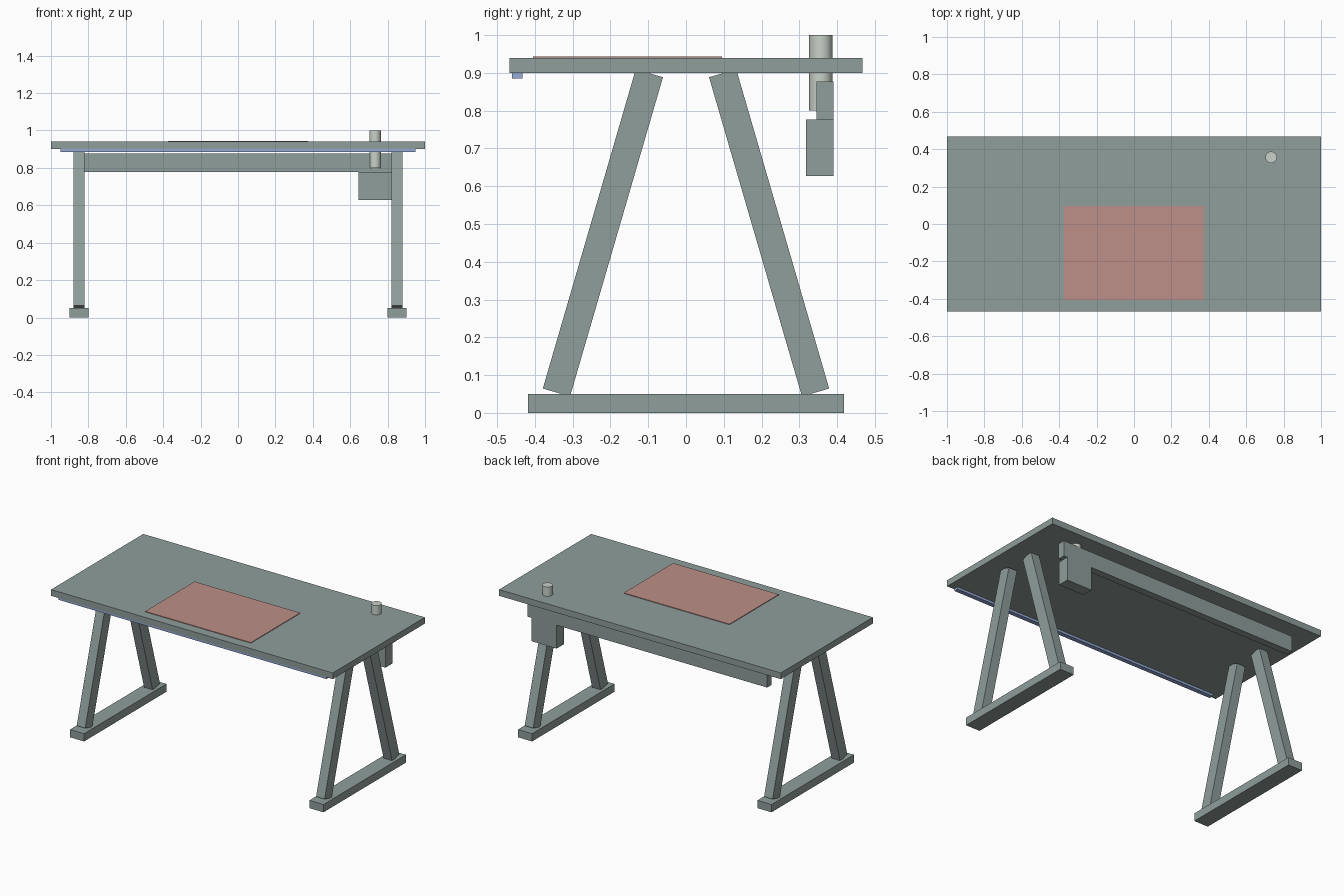
import bpy
import math

if "Cube" in bpy.data.objects:
    bpy.data.objects.remove(bpy.data.objects["Cube"])


def material(name, rgb):
    m = bpy.data.materials.new(name)
    m.diffuse_color = (*rgb, 1)
    m.use_nodes = True
    m.node_tree.nodes["Principled BSDF"].inputs["Base Color"].default_value = m.diffuse_color
    return m


GREY = material("grey_green", (0.275, 0.342, 0.328))
RED = material("dusty_red", (0.515, 0.275, 0.25))
BLUE = material("soft_blue", (0.30, 0.40, 0.68))
PALE = material("pale_grey", (0.58, 0.64, 0.58))


def box(name, x, y, z, mat):
    """Box from (min, max) ranges on each axis."""
    centre = [(a + b) / 2 for a, b in (x, y, z)]
    bpy.ops.mesh.primitive_cube_add(size=1, location=centre)
    ob = bpy.context.object
    ob.name = name
    ob.scale = [b - a for a, b in (x, y, z)]
    bpy.ops.object.transform_apply(location=False, rotation=False, scale=True)
    ob.data.materials.append(mat)
    return ob


# Table top with desk mat and light strip under the front edge
box("table_top", (-1, 1), (-0.467, 0.467), (0.90, 0.94), GREY)
box("desk_mat", (-0.375, 0.375), (-0.405, 0.095), (0.94, 0.944), RED)
box("light_strip", (-0.95, 0.95), (-0.461, -0.433), (0.885, 0.90), BLUE)

# Cable tray and power box at the back
box("cable_tray", (-0.85, 0.85), (0.345, 0.391), (0.777, 0.877), GREY)
box("power_box", (0.645, 0.825), (0.318, 0.391), (0.627, 0.777), GREY)

# Round post through the top
bpy.ops.mesh.primitive_cylinder_add(vertices=16, radius=0.031, depth=0.20,
                                    location=(0.733, 0.357, 0.90))
post = bpy.context.object
post.name = "round_post"
post.data.materials.append(PALE)
bpy.ops.object.shade_smooth_by_angle(angle=math.radians(40))

# A-frame trestles: foot bar and two leaning legs on each side
BOTTOM, TOP = (0.343, 0.054), (0.097, 0.899)
run, rise = BOTTOM[0] - TOP[0], TOP[1] - BOTTOM[1]
length, lean = math.hypot(run, rise), math.atan2(run, rise)
for side, sx in (("left", -1), ("right", 1)):
    cx = 0.85 * sx
    box(f"{side}_foot", (cx - 0.05, cx + 0.05), (-0.418, 0.418), (0, 0.05), GREY)
    for end, sy in (("front", -1), ("back", 1)):
        leg = box(f"{side}_{end}_leg", (cx - 0.03, cx + 0.03),
                  (-0.0375, 0.0375), (-length / 2, length / 2), GREY)
        leg.location = (cx, sy * (BOTTOM[0] + TOP[0]) / 2, (BOTTOM[1] + TOP[1]) / 2)
        leg.rotation_euler.x = sy * lean
